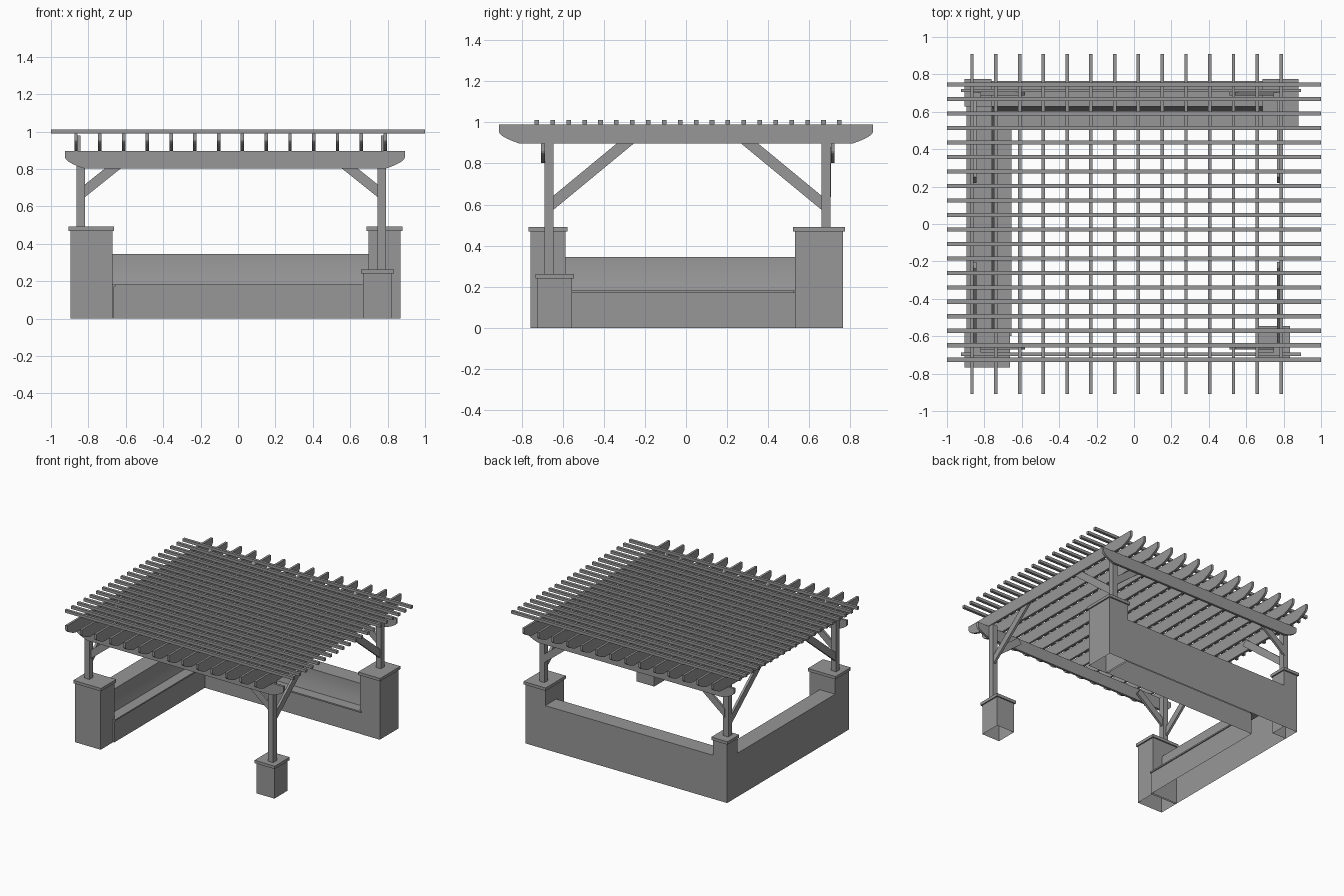
import bpy, bmesh, math
from mathutils import Vector

if "Cube" in bpy.data.objects:
    bpy.data.objects.remove(bpy.data.objects["Cube"])

grey = bpy.data.materials.new("dark_grey")
grey.diffuse_color = (0.31, 0.31, 0.31, 1)
grey.use_nodes = True
grey.node_tree.nodes["Principled BSDF"].inputs["Base Color"].default_value = grey.diffuse_color


def mesh_object(name, verts, faces, open_bottom=False):
    me = bpy.data.meshes.new(name)
    me.from_pydata([tuple(v) for v in verts], [], faces)
    bm = bmesh.new()
    bm.from_mesh(me)
    bmesh.ops.recalc_face_normals(bm, faces=bm.faces)
    if open_bottom:
        floor = [f for f in bm.faces if all(v.co.z < 1e-5 for v in f.verts)]
        bmesh.ops.delete(bm, geom=floor, context='FACES')
    bm.to_mesh(me)
    bm.free()
    me.materials.append(grey)
    ob = bpy.data.objects.new(name, me)
    bpy.context.collection.objects.link(ob)
    return ob


def loft(name, rings, open_bottom=False):
    """Join equal closed rings of points and cap both ends."""
    n = len(rings[0])
    verts = [p for r in rings for p in r]
    faces = [(k * n + i, k * n + (i + 1) % n, (k + 1) * n + (i + 1) % n, (k + 1) * n + i)
             for k in range(len(rings) - 1) for i in range(n)]
    faces += [tuple(range(n)), tuple(range(len(verts) - n, len(verts)))]
    return mesh_object(name, verts, faces, open_bottom)


def plate(name, profile, axis, lo, hi, open_bottom=False):
    """Extrude a (run, z) profile: axis 'x' runs along x, thickness in y; 'y' the reverse."""
    if axis == 'x':
        rings = [[(u, t, z) for u, z in profile] for t in (lo, hi)]
    else:
        rings = [[(t, u, z) for u, z in profile] for t in (lo, hi)]
    return loft(name, rings, open_bottom)


def box(name, x0, x1, y0, y1, z0, z1, open_bottom=False):
    return plate(name, [(x0, z0), (x1, z0), (x1, z1), (x0, z1)], 'x', y0, y1, open_bottom)


def timber_profile(a, b, z0, z1):
    """Plank with rounded lower corners at both tails."""
    h = z1 - z0
    tail = [(0, 0.62), (0.004, 0.52), (0.016, 0.4), (0.04, 0.25), (0.07, 0.11), (0.1, 0)]
    left = [(a + d, z0 + f * h) for d, f in tail]
    right = [(b - d, z0 + f * h) for d, f in reversed(tail)]
    return [(a, z1)] + left + right + [(b, z1)]


def brace(name, axis, start, sign, z, length, slope, t):
    """Diagonal strut from a post face, square cut at the top end."""
    d = Vector((1, slope)).normalized()
    n = Vector((d.y, -d.x)) * 0.053
    v = 0.053 / d.x
    low0, up0 = Vector((0, z)), Vector((0, z + v))
    low1 = low0 + d * (length / d.x)
    pts = [low0 - d * 0.02, low1, low1 - n, up0 - d * 0.02]
    return plate(name, [(start + sign * p.x, p.y) for p in pts], axis, t - 0.009, t + 0.009)


# Roof slats
for i in range(20):
    y = -0.726 + i * 0.0775
    box(f"roof_slat_{i + 1}", -1, 1, y - 0.011, y + 0.011, 0.99, 1.012)

# Rafters
for i in range(14):
    x = -0.866 + i * 0.1271
    plate(f"rafter_{i + 1}", timber_profile(-0.91, 0.91, 0.897, 0.99), 'y', x - 0.009, x + 0.009)

# Main beams
for name, y in (("front", -0.696), ("back", 0.714)):
    plate(name + "_beam", timber_profile(-0.925, 0.892, 0.803, 0.897), 'x', y - 0.009, y + 0.009)

# Corners: pedestal body bounds and height
corners = {
    "front_left": (-0.895, -0.672, -0.757, -0.587, 0.468),
    "front_right": (0.667, 0.824, -0.722, -0.555, 0.24),
    "back_right": (0.697, 0.87, 0.53, 0.764, 0.468),
    "back_left": (-0.895, -0.773, 0.637, 0.764, 0.468),
}
for name, (x0, x1, y0, y1, h) in corners.items():
    sx = 1 if "left" in name else -1
    sy = 1 if "front" in name else -1
    o = 0.01
    # Pedestal and cap
    box(name + "_pedestal", x0, x1, y0, y1, 0, h, open_bottom=True)
    box(name + "_cap", x0 - o, x1 + o, y0 - o, y1 + o, h, h + 0.023)
    # Post
    px = -0.84 if sx > 0 else 0.768
    py = -0.667 if sy > 0 else 0.681
    r = 0.0225
    box(name + "_post", px - r, px + r, py - r, py + r, h + 0.02, 0.897)
    # Diagonal braces
    brace(name + "_beam_brace", 'x', px + sx * r, sx, 0.65, 0.235, 0.8, py + (0.004 if sy > 0 else 0.016))
    brace(name + "_rafter_brace", 'y', py + sy * r, sy, 0.575, 0.44, 0.825, px - 0.01 if sx > 0 else px + 0.006)

# L-shaped bench: (depth from outer wall, height) swept around the corner
section = [(0, 0), (0, 0.345), (0.136, 0.345), (0.136, 0.335), (0.138, 0.29), (0.145, 0.235),
           (0.157, 0.182), (0.24, 0.182), (0.24, 0.171), (0.232, 0.171), (0.232, 0)]
X, Y = -0.895, 0.764
bench = loft("corner_bench", [
    [(X + d, -0.6, z) for d, z in section],
    [(X + d, Y - d, z) for d, z in section],
    [(0.71, Y - d, z) for d, z in section]], open_bottom=True)
bpy.context.view_layer.objects.active = bench
bench.select_set(True)
bpy.ops.object.shade_smooth_by_angle(angle=math.radians(30))
